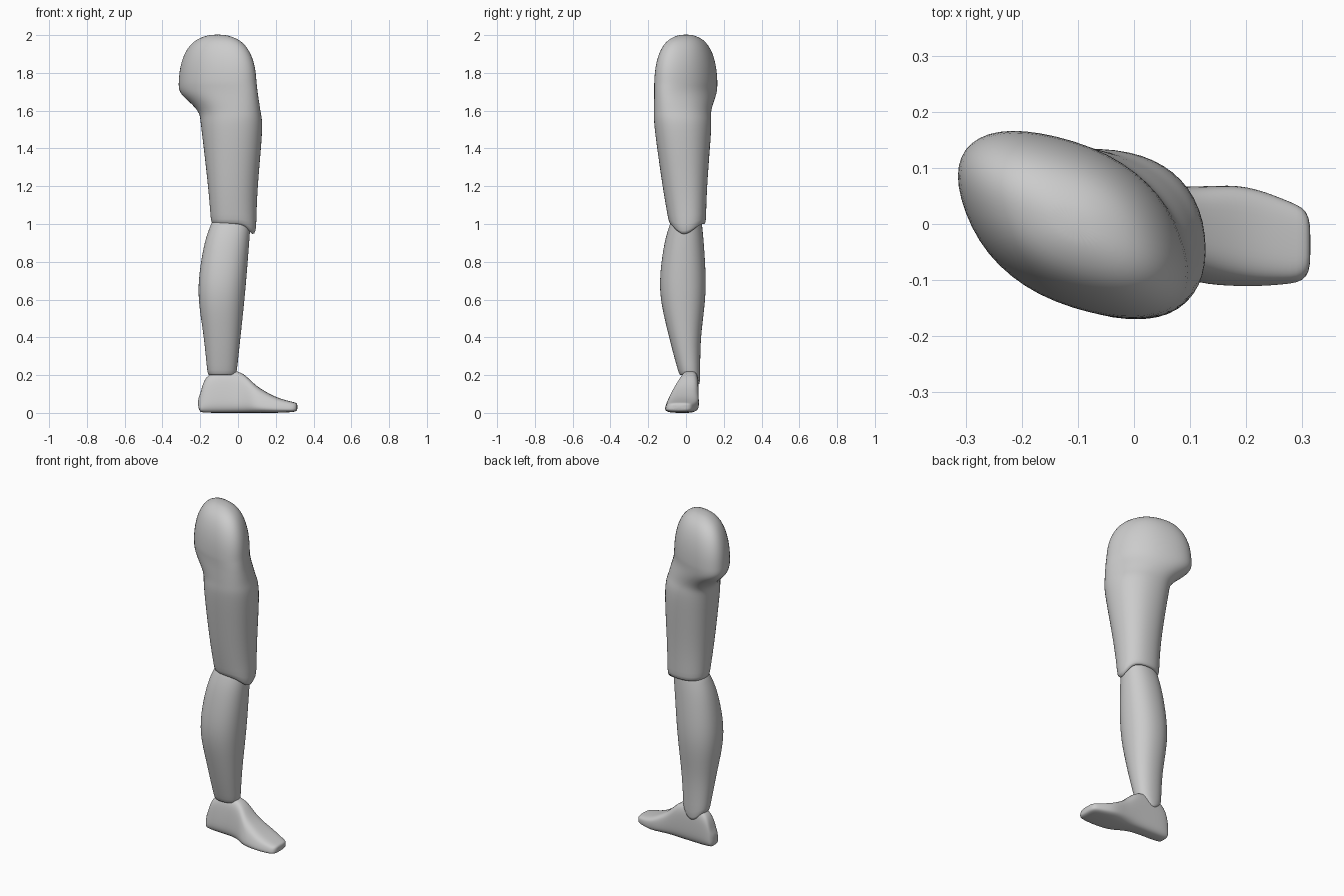
import bpy, bmesh, math
from mathutils import Vector

cube = bpy.data.objects.get("Cube")
if cube:
    bpy.data.objects.remove(cube)

SEGMENTS = 24
STEPS = 3

skin = bpy.data.materials.new("plain grey")
skin.use_nodes = True
grey = (0.6, 0.6, 0.6, 1)
skin.diffuse_color = grey
skin.node_tree.nodes["Principled BSDF"].inputs["Base Color"].default_value = grey


def upright(height, right, left, front, back, lean=0):
    """Section across a limb; lean shears it towards the back right."""
    return Vector((height, right, left, front, back, lean))


def across_foot(along, outer, inner, top, base=0):
    """Section across the foot."""
    return Vector((along, outer, inner, base, top, 0))


def shrink(section, factor, shift=0):
    """Copy of a section scaled about its middle and moved along the part."""
    at, a, b, c, d, lean = section
    middle_a, middle_b = (a + b) / 2, (c + d) / 2
    return Vector((at + shift,
                   middle_a + (a - middle_a) * factor,
                   middle_a + (b - middle_a) * factor,
                   middle_b + (c - middle_b) * factor,
                   middle_b + (d - middle_b) * factor, lean))


def smooth_path(keys):
    """Pass a smooth curve through the key sections."""
    padded = [keys[0]] + keys + [keys[-1]]
    result = []
    for before, start, end, after in zip(padded, padded[1:], padded[2:], padded[3:]):
        pull_start, pull_end = (end - before) / 2, (after - start) / 2
        for step in range(STEPS):
            t = step / STEPS
            ease = t * t * (3 - 2 * t)
            result.append(start * (1 - ease) + end * ease
                          + pull_start * (t * (1 - t) ** 2)
                          - pull_end * (t * t * (1 - t)))
    return result + [keys[-1]]


def oval(section, squareness):
    """Rounded outline filling the bounds of a section."""
    at, a, b, c, d, lean = section

    def swing(value):
        return math.copysign(abs(value) ** squareness, value) / 2

    for i in range(SEGMENTS):
        t = math.tau * i / SEGMENTS
        yield (t, (a + b) / 2 + (b - a) * swing(math.cos(t)),
               (c + d) / 2 + (d - c) * swing(math.sin(t + lean)))


def loft(name, rings, open_start):
    """Skin a row of rings and smooth the result."""
    bm = bmesh.new()
    loops = [[bm.verts.new(point) for point in ring] for ring in rings]
    for low, high in zip(loops, loops[1:]):
        for i in range(SEGMENTS):
            bm.faces.new((low[i - 1], low[i], high[i], high[i - 1]))
    bm.faces.new(loops[-1])
    if not open_start:
        bm.faces.new(loops[0])
    bmesh.ops.recalc_face_normals(bm, faces=bm.faces)
    for face in bm.faces:
        face.smooth = True
    mesh = bpy.data.meshes.new(name)
    bm.to_mesh(mesh)
    bm.free()
    mesh.materials.append(skin)
    obj = bpy.data.objects.new(name, mesh)
    bpy.context.collection.objects.link(obj)
    obj.modifiers.new("Smooth surface", 'SUBSURF').levels = 1


def limb(name, sections, tongue, direction):
    """Upright part whose tucked lower rim hangs in a tongue on one side."""
    rings = []
    for n, section in enumerate([shrink(sections[0], 0.85)] + sections):
        drop = tongue if n < 2 else 0
        rings.append([(x, y, section[0] - drop * max(0, math.cos(t - direction)) ** 4)
                      for t, x, y in oval(section, 0.9)])
    loft(name, rings, open_start=True)


# Thigh, widening into the buttock and closed by a rounded dome
hip = upright(height=1.75, right=-0.316, left=0.1, front=-0.17, back=0.168, lean=-0.5)
thigh = smooth_path([
    upright(height=1, right=-0.143, left=0.097, front=-0.09, back=0.106),
    upright(height=1.2, right=-0.16, left=0.106, front=-0.125, back=0.113),
    upright(height=1.5, right=-0.195, left=0.13, front=-0.167, back=0.135, lean=-0.15),
    upright(height=1.6, right=-0.215, left=0.12, front=-0.171, back=0.135, lean=-0.3),
    upright(height=1.69, right=-0.305, left=0.107, front=-0.17, back=0.163, lean=-0.5),
    hip,
])
DOME_RINGS = 7
for n in range(1, DOME_RINGS):
    angle = math.pi / 2 * n / DOME_RINGS
    thigh.append(shrink(hip, math.cos(angle) ** 0.7, math.sin(angle) / 4))
thigh.append(shrink(hip, 0.15, 0.253))
limb("thigh", thigh, tongue=0.055, direction=-0.2)

# Shin with the calf bulge, reaching up inside the knee
limb("shin", smooth_path([
    upright(height=0.2, right=-0.161, left=-0.008, front=-0.036, back=0.075),
    upright(height=0.4, right=-0.182, left=0.014, front=-0.09, back=0.08),
    upright(height=0.65, right=-0.212, left=0.04, front=-0.14, back=0.106),
    upright(height=0.9, right=-0.178, left=0.06, front=-0.115, back=0.095),
    upright(height=1.04, right=-0.125, left=0.07, front=-0.07, back=0.08),
]), tongue=0.05, direction=math.pi / 2)

# Foot from heel to toes, with both ends rounded off
foot = smooth_path([
    across_foot(along=-0.2, outer=-0.03, inner=0.055, top=0.1, base=0.005),
    across_foot(along=-0.155, outer=-0.045, inner=0.067, top=0.205),
    across_foot(along=0, outer=-0.06, inner=0.067, top=0.222),
    across_foot(along=0.1, outer=-0.116, inner=0.067, top=0.142),
    across_foot(along=0.2, outer=-0.123, inner=0.067, top=0.085),
    across_foot(along=0.29, outer=-0.112, inner=0.035, top=0.058, base=0.004),
])
heel, toe = foot[0], foot[-1]
foot = [shrink(heel, 0.5, -0.012)] + foot + [shrink(toe, 0.85, 0.018), shrink(toe, 0.5, 0.025)]
foot_rings = []
for section in foot:
    along, outer, inner, base, top, lean = section
    ring = []
    for t, y, z in oval(section, 0.6):
        # The outer side slopes in towards the instep
        slope = 0.25 * (z - base) / (top - base) * min(1, top * 8)
        ring.append((along, y + (inner - y) * slope, z))
    foot_rings.append(ring)
loft("foot", foot_rings, open_start=False)
